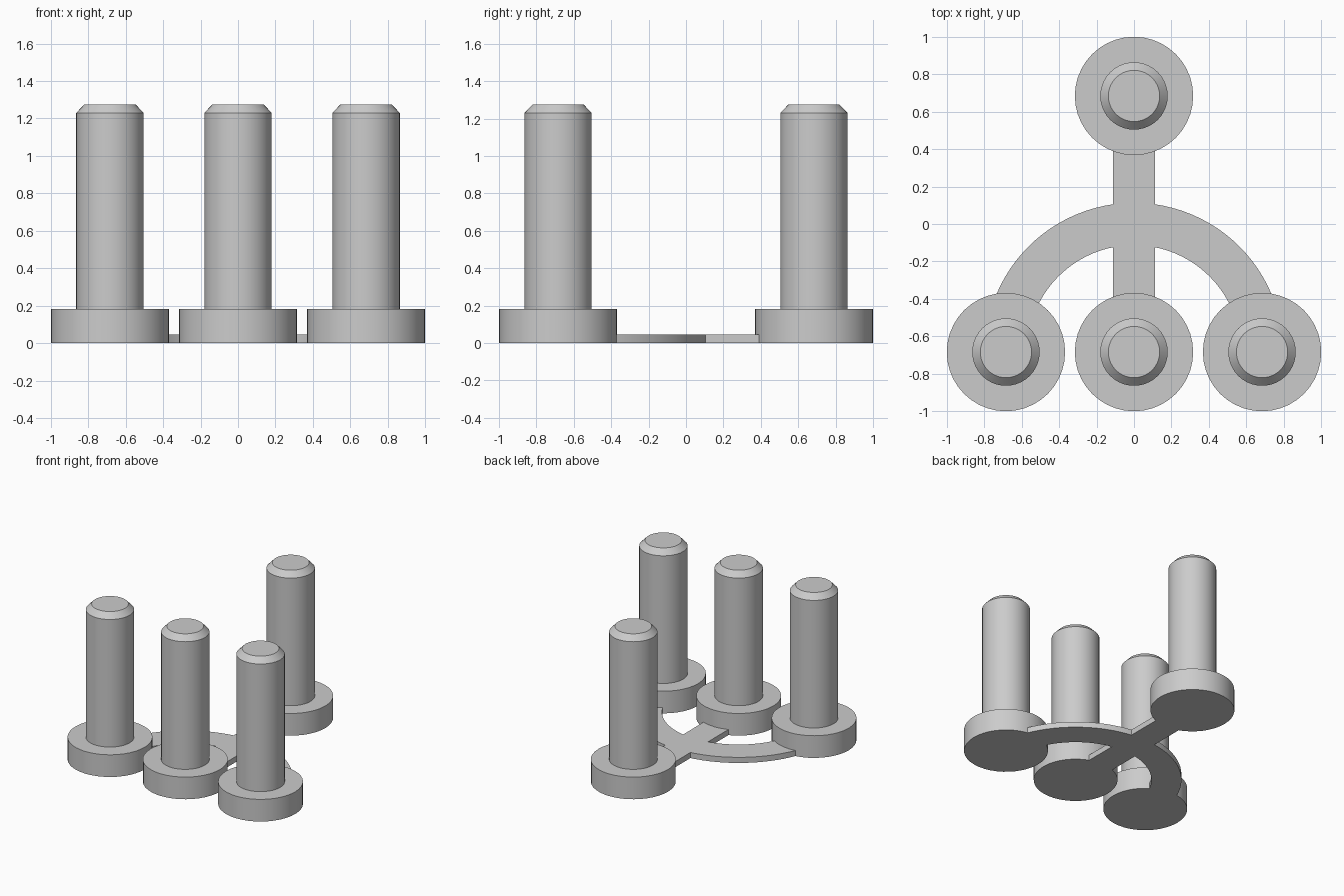
import bpy
import bmesh
import math

cube = bpy.data.objects.get("Cube")
if cube:
    bpy.data.objects.remove(cube)

SPACING = 0.684        # distance of each peg from the centre
BASE_R, BASE_H = 0.316, 0.182
POST_R, TIP_R = 0.18, 0.137
SHOULDER_Z, TOP_Z = 1.23, 1.275
WEB_HALF, WEB_H = 0.113, 0.046
SIDES = 40

grey = bpy.data.materials.new("plain grey")
grey.use_nodes = True
colour = (0.6, 0.6, 0.6, 1)
grey.diffuse_color = colour
grey.node_tree.nodes["Principled BSDF"].inputs["Base Color"].default_value = colour


def finish(bm, name, location=(0, 0, 0)):
    """Turn a bmesh into a shaded, coloured object."""
    bmesh.ops.recalc_face_normals(bm, faces=bm.faces)
    mesh = bpy.data.meshes.new(name)
    bm.to_mesh(mesh)
    bm.free()
    mesh.materials.append(grey)
    obj = bpy.data.objects.new(name, mesh)
    obj.location = location
    bpy.context.collection.objects.link(obj)
    bpy.ops.object.select_all(action="DESELECT")
    obj.select_set(True)
    bpy.context.view_layer.objects.active = obj
    bpy.ops.object.shade_smooth_by_angle(angle=math.radians(25))
    return obj


def peg(name, x, y):
    """Round foot, post and chamfered tip as one turned profile."""
    profile = [(BASE_R, 0), (BASE_R, BASE_H), (POST_R, BASE_H),
               (POST_R, SHOULDER_Z), (TIP_R, TOP_Z)]
    bm = bmesh.new()
    rings = []
    for r, z in profile:
        angles = [math.tau * i / SIDES for i in range(SIDES)]
        rings.append([bm.verts.new((r * math.cos(a), r * math.sin(a), z))
                      for a in angles])
    for low, high in zip(rings, rings[1:]):
        for i in range(SIDES):
            j = (i + 1) % SIDES
            bm.faces.new((low[i], low[j], high[j], high[i]))
    bm.faces.new(rings[0])
    bm.faces.new(rings[-1])
    finish(bm, name, (x, y, 0))


def strip(name, left, right):
    """Flat plate between two matching edge lines."""
    bm = bmesh.new()
    a = [bm.verts.new((x, y, 0)) for x, y in left]
    b = [bm.verts.new((x, y, 0)) for x, y in right]
    faces = [bm.faces.new((a[i], b[i], b[i + 1], a[i + 1]))
             for i in range(len(a) - 1)]
    top = bmesh.ops.extrude_face_region(bm, geom=faces)["geom"]
    verts = [g for g in top if isinstance(g, bmesh.types.BMVert)]
    bmesh.ops.translate(bm, verts=verts, vec=(0, 0, WEB_H))
    finish(bm, name)


# Four pegs: a front row of three and one behind
for name, x, y in (("front_right_peg", -1, -1), ("front_centre_peg", 0, -1),
                   ("front_left_peg", 1, -1), ("back_peg", 0, 1)):
    peg(name, x * SPACING, y * SPACING)


# Half-ring joining the two outer pegs, centred on the front centre peg
def arc(radius, steps=48):
    return [(radius * math.cos(math.pi * i / steps),
             radius * math.sin(math.pi * i / steps) - SPACING)
            for i in range(steps + 1)]


strip("connecting_arc", arc(SPACING - WEB_HALF), arc(SPACING + WEB_HALF))

# Straight bars from the arc to the centre pegs
for name, y0, y1 in (("front_bar", -SPACING, -0.11), ("back_bar", 0.10, SPACING)):
    strip(name, [(-WEB_HALF, y0), (-WEB_HALF, y1)],
          [(WEB_HALF, y0), (WEB_HALF, y1)])
